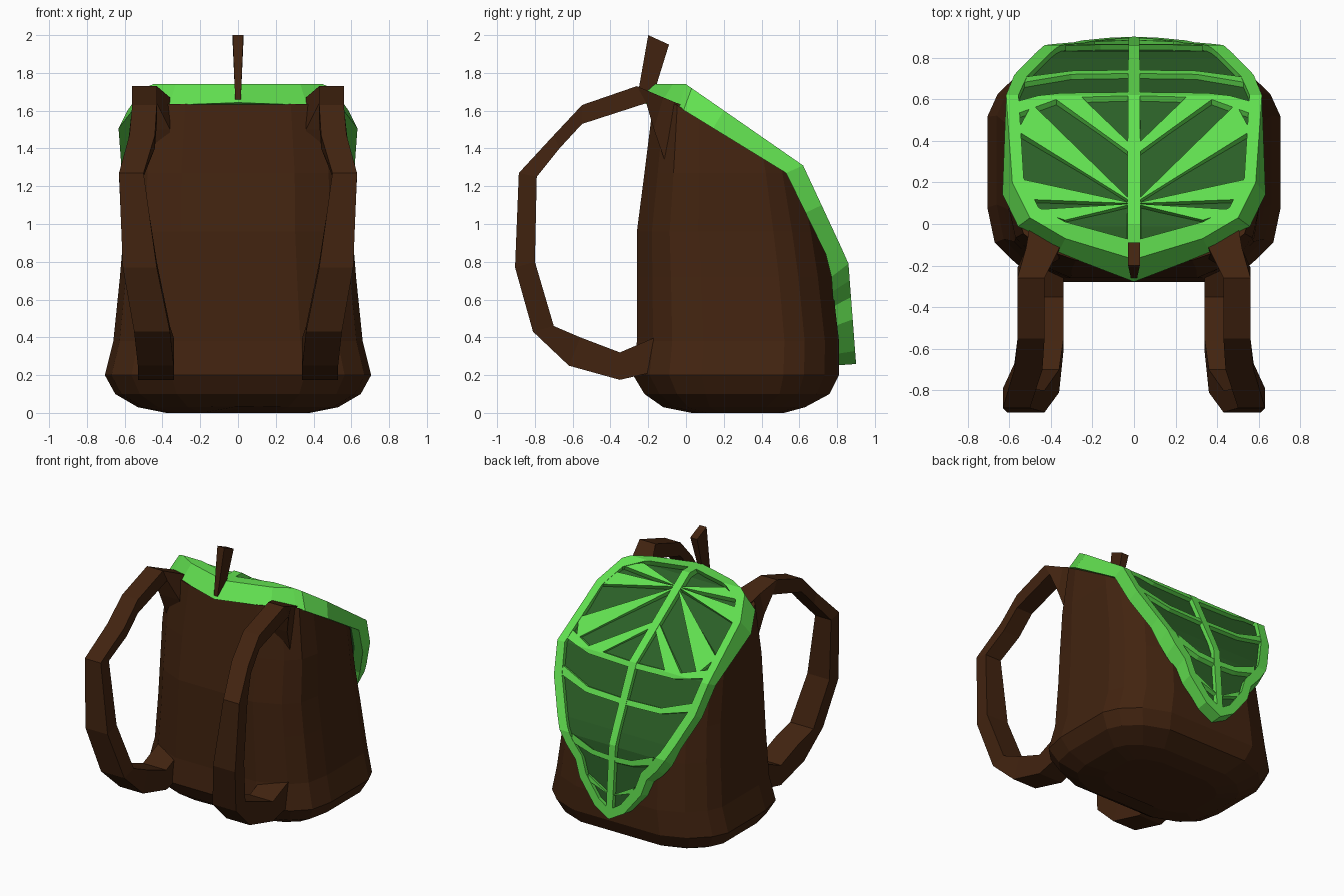
import bpy, bmesh
from mathutils import Vector

if "Cube" in bpy.data.objects:
    bpy.data.objects.remove(bpy.data.objects["Cube"])


def material(name, rgb):
    m = bpy.data.materials.new(name)
    m.diffuse_color = (*rgb, 1)
    m.use_nodes = True
    m.node_tree.nodes["Principled BSDF"].inputs["Base Color"].default_value = m.diffuse_color
    return m


BROWN = material("brown", (0.054, 0.017, 0.005))
LIME = material("light_green", (0.12, 0.74, 0.08))
DARK = material("dark_green", (0.024, 0.115, 0.02))


def finish(name, bm, mat):
    bmesh.ops.recalc_face_normals(bm, faces=bm.faces)
    me = bpy.data.meshes.new(name)
    bm.to_mesh(me)
    bm.free()
    me.materials.append(mat)
    ob = bpy.data.objects.new(name, me)
    bpy.context.collection.objects.link(ob)
    return ob


def loft(bm, rings):
    """Skin a list of closed rings and cap both ends."""
    vs = [[bm.verts.new(p) for p in r] for r in rings]
    n = len(vs[0])
    for a, b in zip(vs, vs[1:]):
        for i in range(n):
            j = (i + 1) % n
            bm.faces.new((a[i], a[j], b[j], b[i]))
    bm.faces.new(vs[0])
    bm.faces.new(vs[-1])


# Bag body: (z, half width, front y, back y) rings, then cut under the flap
SECTION = [(0.5, 0), (0.8, 0.08), (0.95, 0.175), (1, 0.33),
           (1, 0.73), (0.93, 0.83), (0.77, 0.93), (0.5, 1)]
RINGS = [(0.0, 0.38, 0.03, 0.52), (0.03, 0.53, -0.12, 0.63), (0.1, 0.65, -0.22, 0.76),
         (0.2, 0.705, -0.28, 0.81), (0.38, 0.66, -0.26, 0.81), (0.72, 0.625, -0.26, 0.77),
         (0.96, 0.605, -0.26, 0.73), (1.27, 0.6, -0.22, 0.66), (1.67, 0.555, -0.17, 0.55)]
bm = bmesh.new()
rings = []
for z, w, yf, yb in RINGS:
    half = [(w * a, yf + (yb - yf) * t, z) for a, t in SECTION]
    lift = max(0, 0.04 - z)  # slight groove along the underside
    rings.append([(0, yf, z + lift * 0.5)] + half + [(0, yb, z)]
                 + [(-x, y, q) for x, y, q in reversed(half)])
loft(bm, rings)
for co, no in (((0, 0, 1.635), (0, 0, 1)), ((0, 0, 1.60), (0, 0.33, 0.53)),
               ((0, 0.55, 1.27), (0, 0.51, 0.23))):
    bmesh.ops.bisect_plane(bm, geom=bm.verts[:] + bm.edges[:] + bm.faces[:],
                           plane_co=co, plane_no=Vector(no).normalized(), clear_outer=True)
    bmesh.ops.holes_fill(bm, edges=[e for e in bm.edges if e.is_boundary], sides=0)
finish("bag_body", bm, BROWN)

# Shoulder straps: inner x, outer x, outer edge (y, z), inner edge (y, z)
STRAP = [(0.34, 0.50, 0.00, 1.62, -0.10, 1.30), (0.36, 0.52, -0.12, 1.67, -0.17, 1.50),
         (0.43, 0.56, -0.26, 1.73, -0.21, 1.64),
         (0.43, 0.56, -0.55, 1.63, -0.55, 1.53), (0.44, 0.575, -0.70, 1.47, -0.67, 1.40),
         (0.50, 0.63, -0.885, 1.27, -0.79, 1.25),
         (0.43, 0.61, -0.905, 0.77, -0.80, 0.80), (0.36, 0.55, -0.81, 0.43, -0.70, 0.46),
         (0.34, 0.53, -0.62, 0.25, -0.56, 0.40), (0.34, 0.53, -0.35, 0.175, -0.35, 0.32),
         (0.34, 0.53, -0.20, 0.21, -0.14, 0.41)]
for side, s in (("right", 1), ("left", -1)):
    bm = bmesh.new()
    loft(bm, [[(s * a, yo, zo), (s * b, yo, zo), (s * b, yi, zi), (s * a, yi, zi)]
              for a, b, yo, zo, yi, zi in STRAP])
    finish("strap_" + side, bm, BROWN)

# Leaf stem
bm = bmesh.new()
loft(bm, [[(-w, y0, z0), (w, y0, z0), (w, y1, z1), (-w, y1, z1)]
          for w, y0, z0, y1, z1 in ((0.015, -0.26, 1.66, -0.18, 1.66),
                                    (0.028, -0.20, 2.0, -0.09, 1.95))])
finish("stem", bm, BROWN)

# Leaf flap: drawn flat in (x, w), then folded; rows are w, top y z, underside y z
FOLD = [(-0.3, -0.3, 1.74, -0.46, 1.66), (0, 0, 1.74, -0.04, 1.62),
        (0.62, 0.62, 1.31, 0.53, 1.27), (1.09, 0.82, 0.88, 0.74, 0.84),
        (1.2, 0.86, 0.79, 0.77, 0.72), (1.8, 0.905, 0.20, 0.805, 0.20)]


def fold(v):
    flare = 1 + 0.12 * v.z * max(0, 1 - abs(v.y) / 0.62)  # rim leans out at the front
    for a, b in zip(FOLD, FOLD[1:]):
        if v.y <= b[0] + 1e-6:
            t = (v.y - a[0]) / (b[0] - a[0])
            yt, zt, yb, zb = (p + (q - p) * t for p, q in zip(a[1:], b[1:]))
            return Vector((v.x * flare, yt + (yb - yt) * v.z, zt + (zb - zt) * v.z))


def leaf_part(name, polys, low, high, mat):
    bm = bmesh.new()
    for poly in polys:
        loft(bm, [[(x, w, h) for x, w in poly] for h in (low, high)])
    for row in FOLD[1:-1]:
        bmesh.ops.bisect_plane(bm, geom=bm.verts[:] + bm.edges[:] + bm.faces[:],
                               plane_co=(0, row[0], 0), plane_no=(0, 1, 0))
    bmesh.ops.triangulate(bm, faces=[f for f in bm.faces if len(f.verts) > 4])
    for v in bm.verts:
        v.co = fold(v.co)
    return finish(name, bm, mat)


def mirrored(polys):
    return polys + [[(-x, w) for x, w in p] for p in polys]


OUTER = [(0, -0.17), (0.33, -0.07), (0.5, 0.03), (0.585, 0.2), (0.615, 0.62), (0.575, 0.85),
         (0.43, 1.2), (0.37, 1.29), (0.29, 1.38), (0.25, 1.5), (0.12, 1.67), (0, 1.74)]
INNER = [(0, -0.08), (0.33, 0.01), (0.46, 0.08), (0.53, 0.22), (0.555, 0.62), (0.515, 0.83),
         (0.375, 1.16), (0.32, 1.25), (0.24, 1.34), (0.2, 1.46), (0.09, 1.61), (0, 1.67)]
leaf_part("leaf_blade", [INNER + [(-x, w) for x, w in INNER[-2:0:-1]]], 1, 0.32, DARK)
leaf_part("leaf_rim", mirrored([[OUTER[i], OUTER[i + 1], INNER[i + 1], INNER[i]]
                                for i in range(len(OUTER) - 1)]), 1, 0, LIME)

# Veins: fan wedges on the top, bowed cross bands down the back, small fan at the tip
wedges = [[(0, 0.1), (0.33, 0.02), (0.48, 0.07)],
          [(0, 0.1), (0.51, 0.12), (0.55, 0.22)],
          [(0, 0.1), (0.56, 0.45), (0.49, 0.58)],
          [(0, 0.33), (0.40, 0.62), (0.28, 0.64), (0, 0.37)],
          [(0, 1.57), (0.19, 1.46), (0.17, 1.51)]]
bands = []
for w, mid, end, lift in ((0.62, 0.35, 0.57, 0.09), (0.87, 0.3, 0.53, 0.1), (1.28, 0.16, 0.33, 0.08)):
    bands += [[(0, w), (mid, w - 0.01), (mid, w + 0.03), (0, w + 0.04)],
              [(mid, w - 0.01), (end, w - lift), (end, w - lift + 0.06), (mid, w + 0.03)]]
leaf_part("leaf_veins", mirrored(wedges + bands), 0.5, 0.03, LIME)
leaf_part("leaf_midrib", [[(-0.032, -0.08), (0.032, -0.08), (0.025, 1.68), (-0.025, 1.68)]],
          0.5, 0, LIME)
